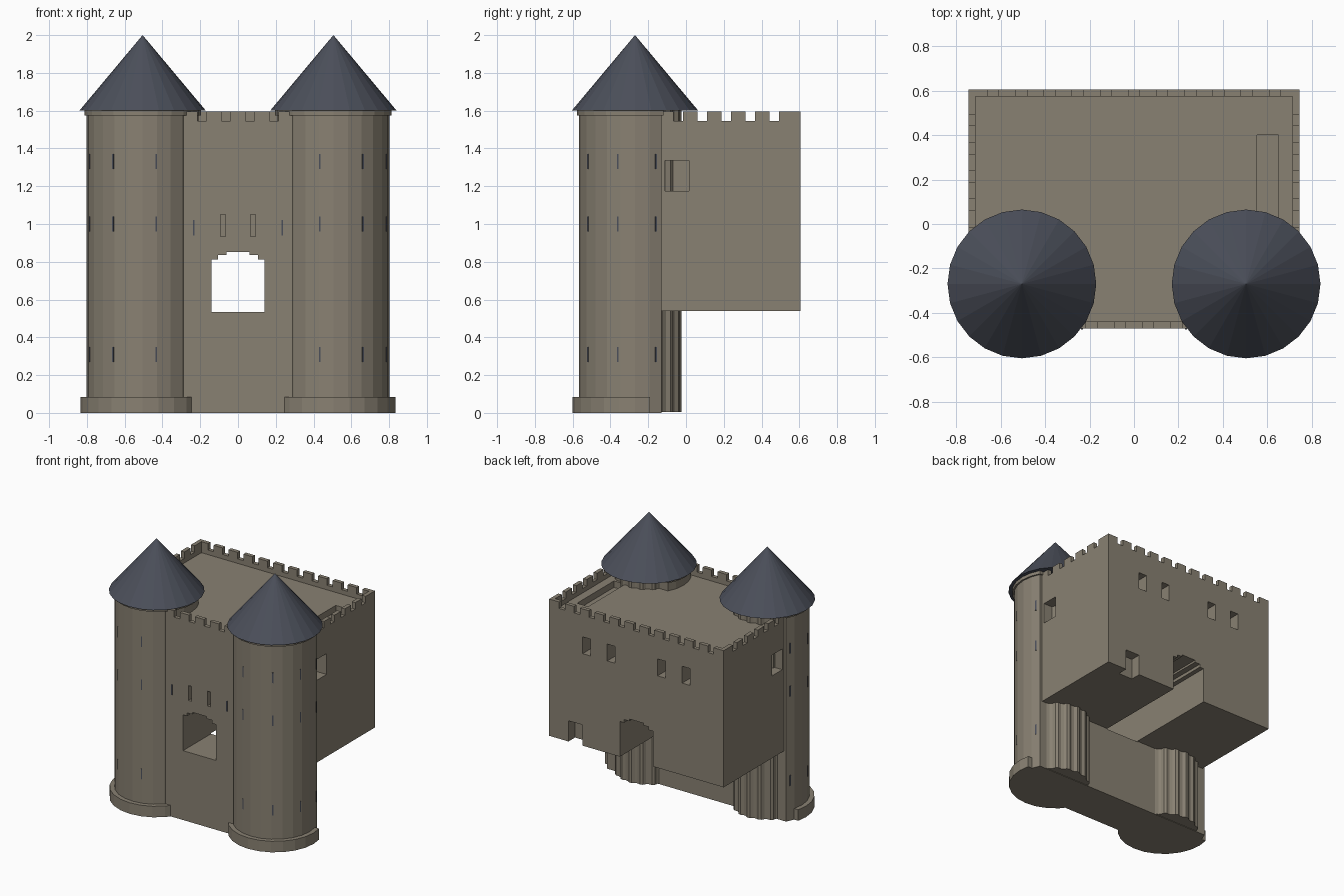
import bpy, bmesh, math
from mathutils import Vector, Matrix

cube = bpy.data.objects.get("Cube")
if cube:
    bpy.data.objects.remove(cube, do_unlink=True)


def material(name, rgb):
    m = bpy.data.materials.new(name)
    m.use_nodes = True
    m.diffuse_color = (*rgb, 1)
    m.node_tree.nodes["Principled BSDF"].inputs["Base Color"].default_value = (*rgb, 1)
    return m


STONE = material("stone", (0.25, 0.22, 0.17))
SLATE = material("slate", (0.07, 0.078, 0.102))


def finish(name, bm, mat):
    bmesh.ops.recalc_face_normals(bm, faces=bm.faces)
    mesh = bpy.data.meshes.new(name)
    bm.to_mesh(mesh)
    bm.free()
    mesh.materials.append(mat)
    ob = bpy.data.objects.new(name, mesh)
    bpy.context.collection.objects.link(ob)
    return ob


def add_box(bm, x0, x1, y0, y1, z0, z1):
    mid = Vector((x0 + x1, y0 + y1, z0 + z1)) / 2
    size = Matrix.Diagonal((x1 - x0, y1 - y0, z1 - z0, 1))
    bmesh.ops.create_cube(bm, size=1, matrix=Matrix.Translation(mid) @ size)


def add_prism(bm, points, shift):
    face = bm.faces.new([bm.verts.new(p) for p in points])
    out = bmesh.ops.extrude_face_region(bm, geom=[face])
    moved = [v for v in out["geom"] if isinstance(v, bmesh.types.BMVert)]
    bmesh.ops.translate(bm, verts=moved, vec=shift)


def carve(ob, cutter):
    mod = ob.modifiers.new("openings", "BOOLEAN")
    mod.operation, mod.solver, mod.object = "DIFFERENCE", "EXACT", cutter
    bpy.context.view_layer.objects.active = ob
    bpy.ops.object.modifier_apply(modifier=mod.name)


BACK, FRONT, SIDE = 0.605, -0.47, 0.745
FLOOR, DECK, NOTCH, TOP = 0.54, 1.51, 1.545, 1.595
TX, TY = 0.505, -0.27
WALL_BACK = -0.13

# Main block, narrowed at the front so the towers hold its corners
bm = bmesh.new()
half = [(0.5, FRONT), (0.5, -0.2), (SIDE, -0.2), (SIDE, BACK)]
outline = half + [(-x, y) for x, y in reversed(half)]
add_prism(bm, [(x, y, FLOOR) for x, y in outline], (0, 0, DECK - FLOOR))
keep = finish("keep", bm, STONE)

# Front wall running down to the ground
bm = bmesh.new()
add_box(bm, -0.45, 0.45, FRONT, WALL_BACK, 0, FLOOR)
front_wall = finish("front_wall", bm, STONE)

# Passage with a stepped arch
bm = bmesh.new()
arch = [(0.14, 0.535), (0.14, 0.812), (0.105, 0.812), (0.105, 0.836), (0.06, 0.836), (0.06, 0.852)]
arch += [(-x, z) for x, z in reversed(arch)]
add_prism(bm, [(x, -0.7, z) for x, z in arch], (0, 1.6, 0))
passage = finish("passage_cutter", bm, STONE)

# Recessed windows, slots, back door and deck hatch
bm = bmesh.new()
for s in (-1, 1):
    for x in (0.215, 0.425):
        add_box(bm, s * x - 0.034, s * x + 0.034, BACK - 0.1, BACK + 0.1, 1.25, 1.38)
    add_box(bm, s * 0.08 - 0.013, s * 0.08 + 0.013, FRONT - 0.1, FRONT + 0.1, 0.935, 1.05)
    add_box(bm, s * 0.745 - 0.1, s * 0.745 + 0.1, -0.11, 0.015, 1.175, 1.335)
add_box(bm, 0.46, 0.58, BACK - 0.08, BACK + 0.1, 0.4, 0.70)
add_box(bm, 0.555, 0.65, -0.05, 0.4, DECK - 0.05, DECK + 0.1)
recesses = finish("recess_cutter", bm, STONE)

carve(front_wall, passage)
carve(keep, passage)
carve(keep, recesses)
for c in (passage, recesses):
    bpy.data.objects.remove(c, do_unlink=True)


# Battlements: a low wall with merlons between the gaps
def battlement(name, start, end, gaps, place):
    bm = bmesh.new()
    add_box(bm, *place(start, end), DECK - 0.01, NOTCH)
    edges = [start] + [e for g in gaps for e in (g - 0.025, g + 0.025)] + [end]
    for a, b in zip(edges[::2], edges[1::2]):
        add_box(bm, *place(a, b), NOTCH, TOP)
    return finish(name, bm, STONE)


STEP, THICK = 0.127, 0.03
battlement("back_battlement", -SIDE, SIDE, [k * STEP for k in range(-5, 6)],
           lambda a, b: (a, b, BACK - THICK, BACK))
battlement("front_battlement", -0.29, 0.29, [(k + 0.5) * STEP for k in range(-2, 2)],
           lambda a, b: (a, b, FRONT, FRONT + THICK))
side_gaps = [-0.04 + k * STEP for k in range(5)]
battlement("left_battlement", -0.17, BACK - THICK, side_gaps,
           lambda a, b: (SIDE - THICK, SIDE, a, b))
battlement("right_battlement", -0.17, BACK - THICK, side_gaps,
           lambda a, b: (-SIDE, THICK - SIDE, a, b))


# Round tower parts, optionally sliced flat at the back
def drum(name, x, r0, r1, z0, z1, mat, cut=None, sides=24):
    bm = bmesh.new()
    bmesh.ops.create_cone(bm, cap_ends=True, segments=sides, radius1=r0, radius2=r1, depth=z1 - z0,
                          matrix=Matrix.Translation((x, TY, (z0 + z1) / 2)))
    if cut is not None:
        bmesh.ops.bisect_plane(bm, geom=bm.verts[:] + bm.edges[:] + bm.faces[:],
                               plane_co=(0, cut, 0), plane_no=(0, 1, 0), clear_outer=True)
        bmesh.ops.holes_fill(bm, edges=[e for e in bm.edges if e.is_boundary])
    return finish(name, bm, mat)


def slit(bm, matrix):
    bmesh.ops.create_cube(bm, size=1, matrix=matrix @ Matrix.Diagonal((0.009, 0.009, 0.08, 1)))


for s, label in ((1, "left"), (-1, "right")):
    x = s * TX
    drum(label + "_tower_shell", x, 0.296, 0.296, 0, 1.59, STONE, WALL_BACK)
    drum(label + "_tower_base", x, 0.33, 0.33, 0, 0.085, STONE, -0.19)
    drum(label + "_tower_neck", x, 0.308, 0.308, 1.575, 1.6, STONE, -0.12)
    drum(label + "_tower_roof", x, 0.335, 0, 1.6, 2.0, SLATE)

    # Ribbed core showing at the back
    bm = bmesh.new()
    ring = []
    for i in range(72):
        a, r = math.tau * i / 72, 0.245 if i // 2 % 2 else 0.232
        ring.append((x + r * math.cos(a), TY + r * math.sin(a), 0.004))
    add_prism(bm, ring, (0, 0, 1.598))
    finish(label + "_tower_core", bm, STONE)

    # Arrow slits around the tower and on the front wall
    bm = bmesh.new()
    for deg in (-14, 32, 72, 112):
        for z in (0.31, 1.0, 1.33):
            turn = Matrix.Rotation(math.radians(s * deg), 4, "Z")
            slit(bm, Matrix.Translation((x, TY, z)) @ turn @ Matrix.Translation((0, -0.293, 0)))
    slit(bm, Matrix.Translation((s * 0.235, FRONT, 0.98)))
    finish(label + "_arrow_slits", bm, SLATE)
